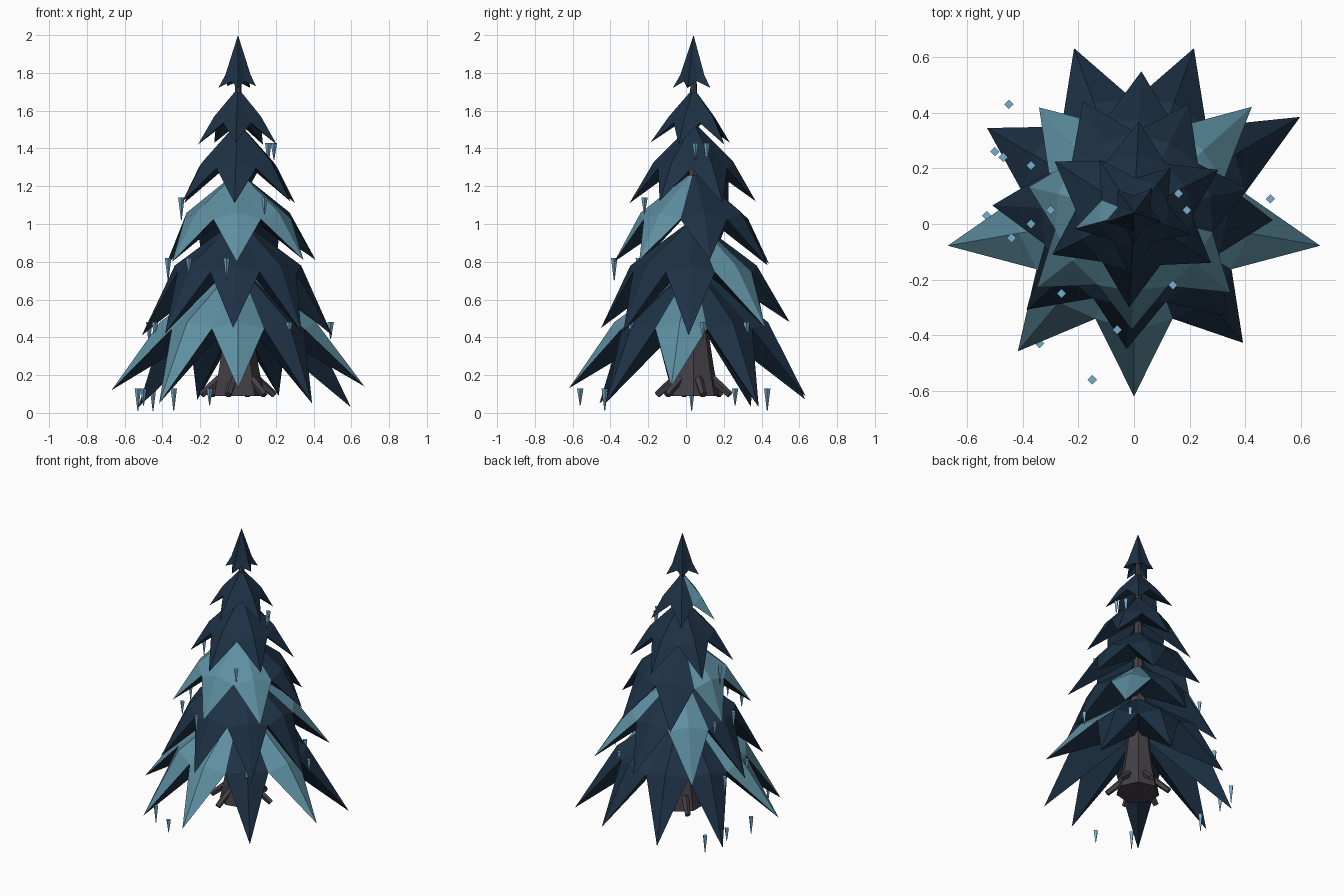
import bpy
import bmesh
import math
from mathutils import Vector

cube = bpy.data.objects.get("Cube")
if cube:
    bpy.data.objects.remove(cube, do_unlink=True)

CENTRE_Y = 0.04


def make_material(name, rgb):
    linear = [((c / 255 + 0.055) / 1.055) ** 2.4 for c in rgb] + [1]
    mat = bpy.data.materials.new(name)
    mat.use_nodes = True
    mat.diffuse_color = linear
    bsdf = mat.node_tree.nodes["Principled BSDF"]
    bsdf.inputs["Base Color"].default_value = linear
    bsdf.inputs["Roughness"].default_value = 0.9
    return mat


navy = make_material("dark_needles", (29, 49, 69))
frost = make_material("frosted_needles", (94, 143, 161))
bark = make_material("grey_bark", (68, 64, 70))
ice = make_material("ice_blue", (120, 174, 206))


def finish(bm, name, mats):
    bmesh.ops.recalc_face_normals(bm, faces=bm.faces)
    mesh = bpy.data.meshes.new(name)
    bm.to_mesh(mesh)
    bm.free()
    for m in mats:
        mesh.materials.append(m)
    obj = bpy.data.objects.new(name, mesh)
    bpy.context.collection.objects.link(obj)
    return obj


def polar(r, angle, z):
    return Vector((r * math.cos(angle), CENTRE_Y + r * math.sin(angle), z))


def branch_layer(name, count, turn, apex_z, kink_z, ridge_r, valley_r, tips, frosted):
    """Star-shaped skirt of folded leaves; frosted lists whole leaves or (leaf, half)."""
    bm = bmesh.new()
    step = math.tau / count
    top = bm.verts.new((0, CENTRE_Y, apex_z))
    under = bm.verts.new((0, CENTRE_Y, kink_z + (apex_z - kink_z) * 0.2))
    valleys, ridges, points = [], [], []
    for i in range(count):
        a = math.radians(turn - 90) + i * step
        r, z = tips[i % len(tips)]
        valleys.append(bm.verts.new(polar(valley_r, a - step / 2, kink_z - 0.015)))
        ridges.append(bm.verts.new(polar(ridge_r, a, kink_z + 0.02)))
        points.append(bm.verts.new(polar(r, a, z)))
    for i in range(count):
        ridge, tip = ridges[i], points[i]
        for half, v in enumerate((valleys[i], valleys[(i + 1) % count])):
            light = i in frosted or (i, half) in frosted
            for upper in ((top, v, ridge), (ridge, v, tip)):
                bm.faces.new(upper).material_index = int(light)
            bm.faces.new((under, v, tip))
    finish(bm, name, [navy, frost])


# Needle layers, from the ground up
branch_layer("branches_lowest", 9, 0, 0.79, 0.46, 0.42, 0.405,
             [(0.66, 0.13), (0.61, 0.05), (0.68, 0.14), (0.69, 0.03), (0.63, 0.09),
              (0.63, 0.07), (0.61, 0.03), (0.68, 0.12), (0.65, 0.05)], {0, 2, 7, 8})
branch_layer("branches_second", 8, -3, 1.03, 0.76, 0.335, 0.34,
             [(0.49, 0.45), (0.5, 0.43), (0.5, 0.41), (0.57, 0.45), (0.51, 0.48),
              (0.51, 0.44), (0.51, 0.41), (0.52, 0.42)], {3, 5})
branch_layer("branches_third", 7, -1, 1.28, 1.04, 0.28, 0.29,
             [(0.42, 0.8), (0.45, 0.81), (0.42, 0.81), (0.44, 0.78), (0.44, 0.79),
              (0.39, 0.79), (0.44, 0.8)], {0, 1, 5, 6})
branch_layer("branches_fourth", 6, -3, 1.54, 1.31, 0.21, 0.21,
             [(0.34, 1.11), (0.33, 1.12)], set())
branch_layer("branches_fifth", 5, -3, 1.72, 1.55, 0.13, 0.125,
             [(0.23, 1.43), (0.22, 1.42), (0.21, 1.42)], {(4, 0)})
branch_layer("branches_top", 5, 0, 2.0, 1.77, 0.07, 0.062,
             [(0.11, 1.72), (0.1, 1.73)], set())


# Trunk: stacked rings, flared at the foot
bm = bmesh.new()
rings = []
for r, z in [(0.14, 0.09), (0.11, 0.24), (0.085, 0.4), (0.035, 1.0), (0.016, 1.8)]:
    rings.append([bm.verts.new(polar(r, k * math.tau / 7, z)) for k in range(7)])
for low, high in zip(rings, rings[1:]):
    for k in range(7):
        n = (k + 1) % 7
        bm.faces.new((low[k], low[n], high[n], high[k]))
bm.faces.new(rings[0])
bm.faces.new(rings[-1])
finish(bm, "trunk", [bark])


def tapered_bar(name, start, end, r1, r2, sides, mat):
    bm = bmesh.new()
    bmesh.ops.create_cone(bm, cap_ends=True, segments=sides, radius1=r1, radius2=r2,
                          depth=(end - start).length)
    obj = finish(bm, name, [mat])
    obj.rotation_mode = "QUATERNION"
    obj.rotation_quaternion = (end - start).to_track_quat("Z", "Y")
    obj.location = (start + end) / 2


# Roots
for k in range(6):
    angle = math.radians(-105) + k * math.tau / 6
    tapered_bar(f"root_{k + 1}", polar(0.1, angle, 0.18), polar(0.2, angle, 0.095),
                0.024, 0.019, 5, bark)

# Icicles, grouped by the height they hang from
hanging = {
    0.13: [(-0.45, 0.43), (-0.15, -0.56), (-0.34, -0.43), (-0.5, 0.26), (-0.53, 0.03)],
    0.48: [(-0.47, 0.24), (-0.44, -0.05), (0.27, -0.29), (0.49, 0.09), (0.3, 0.32)],
    0.82: [(-0.37, 0), (-0.26, -0.25), (-0.06, -0.38), (-0.37, 0.21)],
    1.14: [(-0.3, 0.05), (0.14, -0.22)],
    1.43: [(0.16, 0.11), (0.19, 0.05)],
}
number = 0
for z, spots in hanging.items():
    for i, (x, y) in enumerate(spots):
        number += 1
        length = 0.12 if i % 2 == 0 else 0.09
        tapered_bar(f"icicle_{number}", Vector((x, y, z)), Vector((x, y, z - length)),
                    0.017, 0.002, 4, ice)
